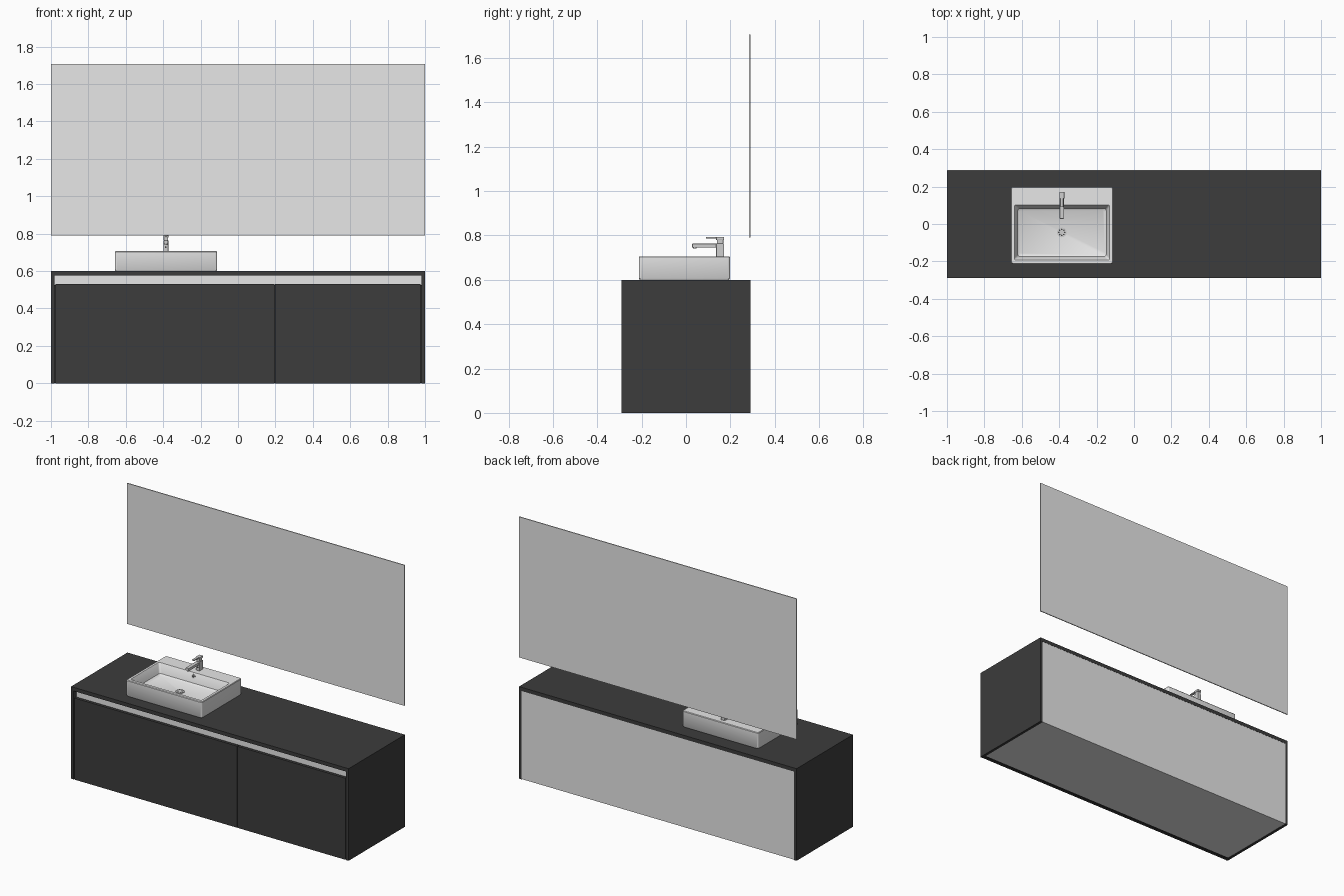
import bpy, bmesh, math
from mathutils import Matrix, Vector

if "Cube" in bpy.data.objects:
    bpy.data.objects.remove(bpy.data.objects["Cube"])


def material(name, v):
    m = bpy.data.materials.new(name)
    m.diffuse_color = (v, v, v, 1)
    m.use_nodes = True
    m.node_tree.nodes["Principled BSDF"].inputs["Base Color"].default_value = m.diffuse_color
    return m


DARK = material("charcoal panel", 0.045)
LIGHT = material("light grey", 0.8)
CHROME = material("chrome grey", 0.62)
HOLE = material("dark hole", 0.06)


def finish(name, bm, mat, bevel=0, smooth=False):
    bmesh.ops.recalc_face_normals(bm, faces=bm.faces)
    me = bpy.data.meshes.new(name)
    bm.to_mesh(me)
    bm.free()
    ob = bpy.data.objects.new(name, me)
    bpy.context.collection.objects.link(ob)
    me.materials.append(mat)
    if bevel:
        b = ob.modifiers.new("soft edges", 'BEVEL')
        b.width, b.segments = bevel, 2
        b.limit_method = 'ANGLE'
    if smooth:
        bpy.ops.object.select_all(action='DESELECT')
        ob.select_set(True)
        bpy.context.view_layer.objects.active = ob
        bpy.ops.object.shade_smooth_by_angle(angle=math.radians(35))
    return ob


def box(name, x, y, z, mat, bevel=0):
    bm = bmesh.new()
    bmesh.ops.create_cube(bm, size=1)
    for v in bm.verts:
        v.co = [(a[0] + a[1]) / 2 + c * (a[1] - a[0]) for a, c in zip((x, y, z), v.co)]
    return finish(name, bm, mat, bevel)


def disc(name, centre, r, h, mat, axis=(0, 0, 1), sides=24):
    bm = bmesh.new()
    rot = Vector((0, 0, 1)).rotation_difference(Vector(axis)).to_matrix().to_4x4()
    bmesh.ops.create_cone(bm, cap_ends=True, segments=sides, radius1=r, radius2=r,
                          depth=h, matrix=Matrix.Translation(centre) @ rot)
    return finish(name, bm, mat, smooth=True)


def rounded_rect(x0, x1, y0, y1, z, r, n=4):
    pts = []
    corners = ((x1 - r, y1 - r), (x0 + r, y1 - r), (x0 + r, y0 + r), (x1 - r, y0 + r))
    for q, (cx, cy) in enumerate(corners):
        for i in range(n + 1):
            a = math.pi / 2 * (q + i / n)
            pts.append((cx + r * math.cos(a), cy + r * math.sin(a), z))
    return pts


# Cabinet shell
T = 0.018
FRONT, BACK = -0.29, 0.29
box("worktop", (-1, 1), (FRONT, BACK), (0.576, 0.6), DARK)
for side, s in (("left", -1), ("right", 1)):
    box(side + "_side_panel", sorted((s, s * (1 - T))), (FRONT, BACK), (0, 0.576), DARK)
box("cabinet_body", (-1 + T, 1 - T), (FRONT + 0.03, BACK - 0.001), (0.002, 0.576), LIGHT)

# Drawer fronts, with a finger gap left above them
for side, x in (("left", (-0.977, 0.194)), ("right", (0.199, 0.977))):
    box(side + "_drawer_front", x, (FRONT + 0.001, FRONT + 0.02), (0, 0.531), DARK)
box("drawer_gap_shadow", (-0.98, 0.98), (FRONT + 0.02, FRONT + 0.03), (0.002, 0.525), DARK)

# Wall mirror
box("mirror", (-1, 1), (0.284, 0.29), (0.79, 1.706), LIGHT)

# Basin: rounded rectangles joined from the underside, over the rim, to the floor
rings = [
    (-0.654, -0.116, -0.209, 0.194, 0.600, 0.008),
    (-0.658, -0.112, -0.213, 0.198, 0.606, 0.010),
    (-0.658, -0.112, -0.213, 0.198, 0.702, 0.010),
    (-0.655, -0.115, -0.210, 0.195, 0.706, 0.008),
    (-0.640, -0.130, -0.193, 0.101, 0.706, 0.008),
    (-0.637, -0.133, -0.190, 0.098, 0.702, 0.010),
    (-0.622, -0.148, -0.175, 0.084, 0.645, 0.014),
    (-0.612, -0.158, -0.165, 0.074, 0.637, 0.014),
]
bm = bmesh.new()
loops = [[bm.verts.new(p) for p in rounded_rect(*r)] for r in rings]
for a, b in zip(loops, loops[1:]):
    for i in range(len(a)):
        j = (i + 1) % len(a)
        bm.faces.new((a[i], a[j], b[j], b[i]))
bm.faces.new(loops[0])
bm.faces.new(loops[-1])
finish("basin", bm, LIGHT, smooth=True)

# Drain with a ring of small holes
X = -0.386
DY = -0.045
disc("drain", (X, DY, 0.639), 0.026, 0.005, CHROME)
for i in range(8):
    a = i * math.pi / 4
    disc("drain_hole", (X + 0.016 * math.cos(a), DY + 0.016 * math.sin(a), 0.6415),
         0.004, 0.001, HOLE, sides=10)

# Overflow on the back wall of the basin
wall = Vector((0, -0.97, 0.24)).normalized()
over = Vector((X, 0.0935, 0.684))
disc("overflow_ring", over, 0.013, 0.006, CHROME, wall)
disc("overflow_hole", over + wall * 0.003, 0.008, 0.001, HOLE, wall)

# Tap
box("tap_body", (X - 0.0135, X + 0.0135), (0.136, 0.172), (0.705, 0.764), CHROME, 0.002)
box("tap_neck", (X - 0.011, X + 0.011), (0.140, 0.168), (0.763, 0.782), CHROME, 0.002)
box("tap_spout", (X - 0.0115, X + 0.0115), (0.028, 0.140), (0.745, 0.763), CHROME, 0.002)
disc("tap_outlet", (X, 0.040, 0.743), 0.008, 0.006, CHROME)
box("tap_lever_base", (X - 0.0135, X + 0.0135), (0.136, 0.172), (0.779, 0.793), CHROME, 0.002)
box("tap_lever", (X - 0.008, X + 0.008), (0.090, 0.140), (0.786, 0.794), CHROME, 0.002)
disc("tap_marker", (X, 0.1355, 0.728), 0.005, 0.002, HOLE, (0, -1, 0), 12)
